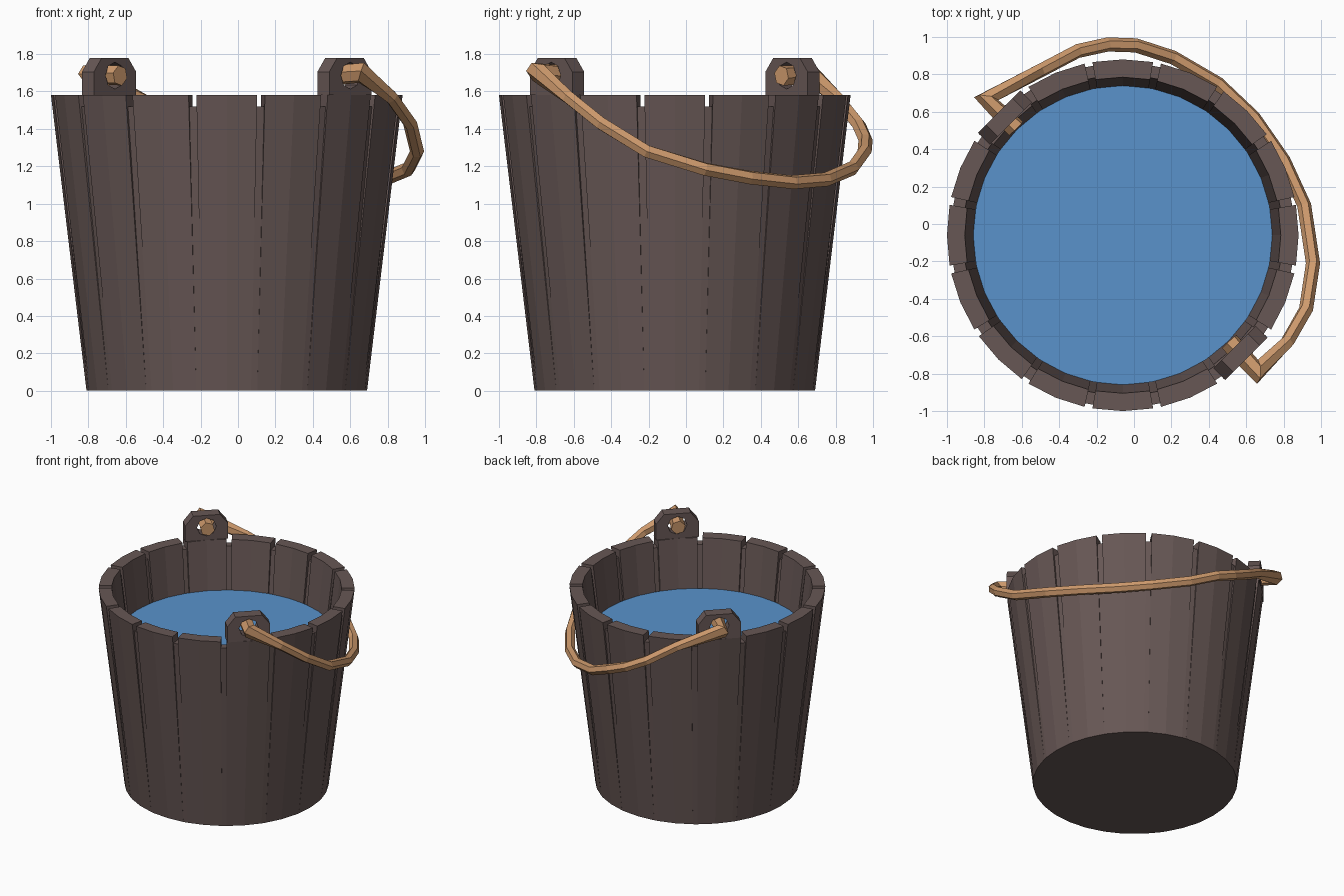
import bpy, bmesh
from math import sin, cos, pi, radians
from mathutils import Vector

if "Cube" in bpy.data.objects:
    bpy.data.objects.remove(bpy.data.objects["Cube"])

CX = CY = -0.06          # bucket axis
H = 1.58                 # rim height


def material(name, rgb):
    m = bpy.data.materials.new(name)
    m.diffuse_color = (*rgb, 1)
    m.use_nodes = True
    m.node_tree.nodes["Principled BSDF"].inputs["Base Color"].default_value = m.diffuse_color
    return m


WOOD = material("dark_wood", (0.135, 0.095, 0.09))
ROPE = material("tan_handle", (0.63, 0.33, 0.155))
WATER = material("blue_water", (0.10, 0.29, 0.60))


def finish(name, bm, mat):
    bmesh.ops.recalc_face_normals(bm, faces=bm.faces)
    me = bpy.data.meshes.new(name)
    bm.to_mesh(me)
    bm.free()
    me.materials.append(mat)
    ob = bpy.data.objects.new(name, me)
    bpy.context.collection.objects.link(ob)
    return ob


def polar(r, a, z):
    return Vector((CX + r * cos(a), CY + r * sin(a), z))


def loft(bm, rings):
    """Skin closed rings of points and cap both ends."""
    vr = [[bm.verts.new(p) for p in ring] for ring in rings]
    n = len(vr[0])
    for a, b in zip(vr, vr[1:]):
        for i in range(n):
            bm.faces.new((a[i], a[(i + 1) % n], b[(i + 1) % n], b[i]))
    bm.faces.new(vr[0][::-1])
    bm.faces.new(vr[-1])


def wall_piece(bm, angles, bottom, top, z_top):
    """Wall section: bottom and top are (outer, inner) radii."""
    loft(bm, [[polar(ro, a, z) for a in angles] + [polar(ri, a, z) for a in reversed(angles)]
              for (ro, ri), z in ((bottom, 0), (top, z_top))])


# Staves, with recessed strips filling the gaps
STEP = radians(22.5)
GAP = radians(1.3)
staves, strips = bmesh.new(), bmesh.new()
for k in range(16):
    mid = k * STEP
    half = STEP / 2 - GAP
    wall_piece(staves, [mid - half, mid, mid + half], (0.75, 0.66), (0.94, 0.845), H)
    joint = mid + STEP / 2
    wall_piece(strips, [joint - GAP, joint + GAP], (0.75, 0.66), (0.92, 0.855), 1.52)
finish("staves", staves, WOOD)
finish("joint_strips", strips, WOOD)

# Bottom board and water surface
for name, r, z, mat in (("bottom_board", 0.745, 0.0, WOOD), ("water", 0.80, 1.19, WATER)):
    bm = bmesh.new()
    bm.faces.new([bm.verts.new(polar(r, i * 2 * pi / 32, z)) for i in range(32)])
    finish(name, bm, mat)


# Handle ears: chamfered blocks with an octagonal hole
def ear(name, angle):
    w, c, s, t, hz, hr = 0.16, 0.1, 1.705, 1.78, 1.685, 0.072
    outer = [(0, H), (w, H), (w, s), (c, t), (0, t), (-c, t), (-w, s), (-w, H)]
    hole = [(hr * cos(a), hz + hr * sin(a)) for a in (-pi / 2 + i * pi / 4 for i in range(8))]
    side = Vector((-sin(angle), cos(angle), 0))
    bm = bmesh.new()
    rings = [[bm.verts.new(polar(r, angle, z) + side * u) for u, z in prof]
             for prof, r in ((outer, 0.935), (outer, 0.845), (hole, 0.845), (hole, 0.935))]
    for j in range(4):
        a, b = rings[j], rings[(j + 1) % 4]
        for i in range(8):
            k = (i + 1) % 8
            bm.faces.new((a[i], a[k], b[k], b[i]))
    finish(name, bm, WOOD)


ear("back_left_ear", radians(135))
ear("front_right_ear", radians(-45))

# Drooping handle: hexagonal sweep whose ends pass through the ears
path = [(0.51, -0.63, 1.685), (0.66, -0.79, 1.70), (0.82, -0.63, 1.57), (0.92, -0.455, 1.43),
        (0.957, -0.21, 1.28), (0.91, 0.10, 1.185), (0.80, 0.34, 1.14), (0.64, 0.57, 1.115),
        (0.45, 0.75, 1.13), (0.21, 0.89, 1.19), (0.01, 0.955, 1.28), (-0.14, 0.96, 1.34),
        (-0.30, 0.925, 1.42), (-0.50, 0.82, 1.55), (-0.79, 0.67, 1.69), (-0.63, 0.51, 1.685)]
path = [Vector(p) for p in path]
last = len(path) - 1
plane = Vector((0.5, 0.5, 0.7)).normalized()     # roughly normal to the handle loop
rings = []
for i, p in enumerate(path):
    d_in = (p - path[max(i - 1, 0)]).normalized()
    d_out = (path[min(i + 1, last)] - p).normalized()
    tan = (d_in + d_out).normalized()
    u = (plane - tan * plane.dot(tan)).normalized()
    v = tan.cross(u)
    ru = 0.055 if i in (0, 1, last - 1, last) else 0.038
    rv = ru * (1.25 if i in (1, last - 1) else 1)  # widen the bent corners
    rings.append([p + u * ru * cos(k * pi / 3) + v * rv * sin(k * pi / 3) for k in range(6)])
bm = bmesh.new()
loft(bm, rings)
finish("handle", bm, ROPE)
